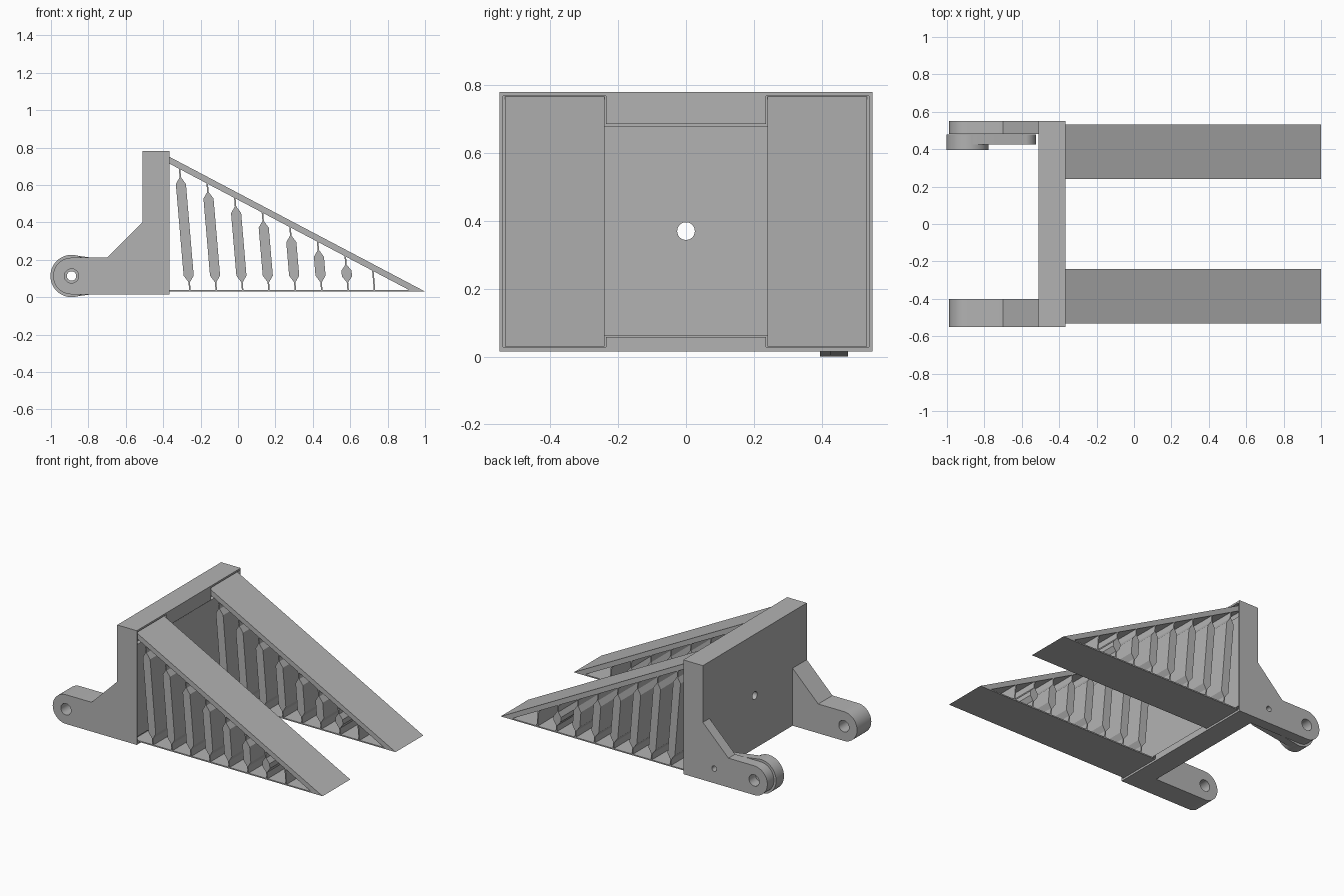
import bpy, bmesh, math
from mathutils import Vector

if "Cube" in bpy.data.objects:
    bpy.data.objects.remove(bpy.data.objects["Cube"])

grey = bpy.data.materials.new("plain grey")
grey.use_nodes = True
COLOUR = (0.45, 0.45, 0.45, 1)
grey.diffuse_color = COLOUR
grey.node_tree.nodes["Principled BSDF"].inputs["Base Color"].default_value = COLOUR


def extrude(name, profile, y0, y1):
    """Prism from an x-z profile, running from y0 to y1."""
    bm = bmesh.new()
    face = bm.faces.new([bm.verts.new((x, y0, z)) for x, z in profile])
    new = bmesh.ops.extrude_face_region(bm, geom=[face])["geom"]
    verts = [v for v in new if isinstance(v, bmesh.types.BMVert)]
    bmesh.ops.translate(bm, verts=verts, vec=(0, y1 - y0, 0))
    bmesh.ops.recalc_face_normals(bm, faces=bm.faces)
    mesh = bpy.data.meshes.new(name)
    bm.to_mesh(mesh)
    bm.free()
    mesh.materials.append(grey)
    ob = bpy.data.objects.new(name, mesh)
    bpy.context.collection.objects.link(ob)
    return ob


def box(name, x0, x1, y0, y1, z0, z1):
    return extrude(name, [(x0, z0), (x1, z0), (x1, z1), (x0, z1)], y0, y1)


def arc(cx, cz, r, a0, a1, n=24):
    angles = [math.radians(a0 + (a1 - a0) * i / n) for i in range(n + 1)]
    return [(cx + r * math.cos(a), cz + r * math.sin(a)) for a in angles]


def disc(name, cx, cz, r, y0, y1):
    return extrude(name, arc(cx, cz, r, 0, 360, 40)[:-1], y0, y1)


def combine(ob, other, operation):
    """Apply a boolean and drop the second object."""
    mod = ob.modifiers.new("combine", 'BOOLEAN')
    mod.operation, mod.solver, mod.object = operation, 'EXACT', other
    activate(ob)
    bpy.ops.object.modifier_apply(modifier=mod.name)
    bpy.data.objects.remove(other)


def activate(ob):
    bpy.ops.object.select_all(action='DESELECT')
    ob.select_set(True)
    bpy.context.view_layer.objects.active = ob


def smooth(ob):
    activate(ob)
    bpy.ops.object.shade_smooth_by_angle(angle=math.radians(30))


FACE = -0.365            # front face of the carriage
PIN = (-0.89, 0.113)     # hinge centre
LATCH = (-0.594, 0.113)  # small latch hole

# Carriage plate with two hinge arms
frame = box("carriage_plate", -0.51, FACE, -0.55, 0.55, 0.015, 0.78)
arm_profile = [(-0.45, 0.40), (-0.51, 0.40), (-0.70, 0.211)]
arm_profile += arc(*PIN, 0.098, 90, 270) + [(-0.45, 0.015)]
for y0, y1 in ((-0.55, -0.40), (0.48, 0.55)):
    arm = extrude("hinge_arm", arm_profile, y0, y1)
    combine(arm, disc("pin_cutter", *PIN, 0.038, y0 - 0.1, y1 + 0.1), 'DIFFERENCE')
    if y0 > 0:
        combine(arm, disc("latch_cutter", *LATCH, 0.018, y0 - 0.05, y1 + 0.1), 'DIFFERENCE')
    combine(frame, arm, 'UNION')

# Shallow pockets for the fork insert
for y0, y1, z0, z1 in ((-0.54, -0.236, 0.028, 0.768), (0.236, 0.54, 0.028, 0.768),
                       (-0.25, 0.25, 0.058, 0.686)):
    combine(frame, box("pocket_cutter", -0.40, -0.3, y0, y1, z0, z1), 'DIFFERENCE')

# Fork insert filling the middle pocket
insert = box("insert_plate", -0.401, -0.373, -0.533, 0.533, 0.062, 0.679)


def bore(ob):
    """Central hole running along x."""
    cutter = disc("bore_cutter", 0, 0, 0.026, -0.2, 0.2)
    cutter.rotation_euler.z = math.pi / 2
    cutter.location = (-0.44, 0, 0.37)
    bpy.context.view_layer.update()
    combine(ob, cutter, 'DIFFERENCE')


for part in (frame, insert):
    bore(part)
    smooth(part)

# Hinge link: round knuckle with a lever reaching back to the latch hole
link = extrude("hinge_link", arc(*PIN, 0.113, 75, 285) + arc(*LATCH, 0.07, -75, 75, 16), 0.425, 0.478)
combine(link, disc("knuckle", *PIN, 0.113, 0.395, 0.478), 'UNION')
combine(link, disc("link_cutter", *PIN, 0.025, 0.3, 0.6), 'DIFFERENCE')
combine(link, disc("link_latch_cutter", *LATCH, 0.018, 0.3, 0.6), 'DIFFERENCE')
smooth(link)

# Forks: sloping top, thin floor and slanted ribs with pinched ends
BACK, TIP, FLOOR = -0.398, 1.0, 0.03
SLOPE = 0.527
LEAN = -0.085


def underside(x):
    return 0.038 + (0.915 - x) * SLOPE


for side, y0, y1 in (("right", -0.533, -0.24), ("left", 0.24, 0.533)):
    top = [(BACK, FLOOR + (TIP - BACK) * SLOPE), (BACK, underside(BACK)),
           (0.915, 0.038), (0.915, FLOOR), (TIP, FLOOR)]
    extrude(side + "_fork_top", top, y0, y1)
    box(side + "_fork_floor", BACK, 0.915, y0, y1, FLOOR, 0.038)
    for i in range(8):
        foot = -0.257 + 0.141 * i
        head = 0.036 + (underside(foot) - 0.036) / (1 + LEAN * SLOPE)
        low, high = 0.08, head - 0.045
        thin, thick = 0.004, 0.027
        levels = [(0.036, thin), (low, thin)]
        if high - low > 0.05:
            step = min(0.035, (high - low) * 0.33)
            levels += [(low + step, thick), (high - step, thick)]
        levels += [(high, thin), (head + 0.003, thin)]
        outline = [(foot + LEAN * (z - 0.036) + w, z) for z, w in levels]
        outline += [(foot + LEAN * (z - 0.036) - w, z) for z, w in reversed(levels)]
        extrude(f"{side}_fork_rib_{i + 1}", outline, y0, y1)
